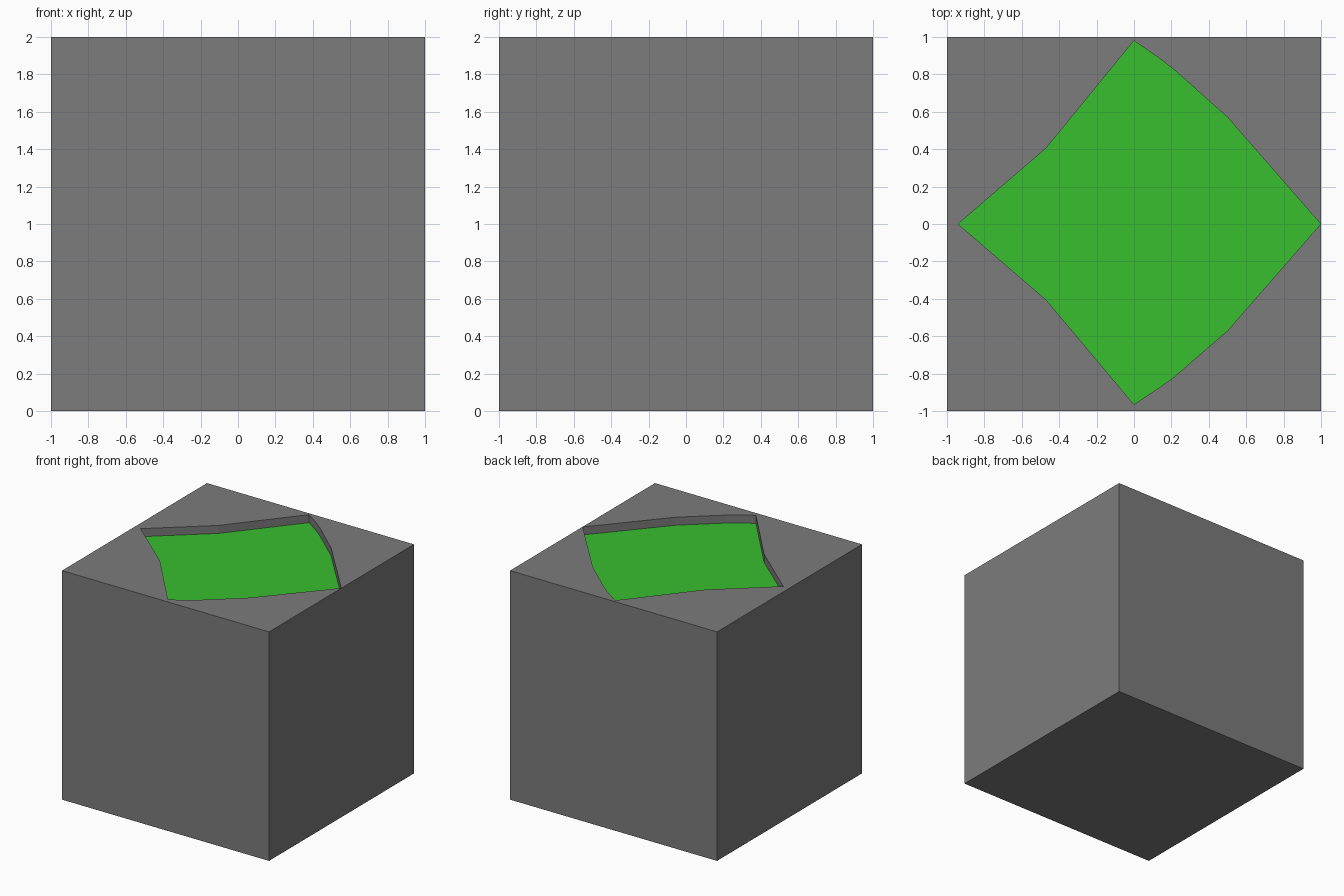
import bpy, bmesh

if "Cube" in bpy.data.objects:
    bpy.data.objects.remove(bpy.data.objects["Cube"])


def material(name, rgb):
    m = bpy.data.materials.new(name)
    m.diffuse_color = (*rgb, 1)
    m.use_nodes = True
    m.node_tree.nodes["Principled BSDF"].inputs["Base Color"].default_value = m.diffuse_color
    return m


grey = material("stone grey", (0.2, 0.2, 0.2))
green = material("bright green", (0.04, 0.52, 0.028))

HEIGHT, DEPTH = 2.0, 0.07
square = [(-1, -1), (1, -1), (1, 1), (-1, 1)]
recess = [(0.998, 0), (0.5, 0.57), (0.22, 0.82), (0.13, 0.89), (0, 0.98), (-0.47, 0.405),
          (-0.94, 0), (-0.47, -0.405), (0, -0.965), (0.2, -0.83), (0.5, -0.57)]

bm = bmesh.new()


def ring(points, z):
    return [bm.verts.new((x, y, z)) for x, y in points]


def loop_edges(verts):
    return [bm.edges.new((a, b)) for a, b in zip(verts, verts[1:] + verts[:1])]


def walls(lower, upper):
    n = len(lower)
    for i in range(n):
        j = (i + 1) % n
        bm.faces.new((lower[i], lower[j], upper[j], upper[i]))


bottom, top = ring(square, 0), ring(square, HEIGHT)
floor, rim = ring(recess, HEIGHT - DEPTH), ring(recess, HEIGHT)

# top face with the recess opening
bmesh.ops.triangle_fill(bm, edges=loop_edges(top) + loop_edges(rim),
                        use_beauty=True, normal=(0, 0, 1))

# block sides, base, recess walls and green floor
walls(bottom, top)
walls(floor, rim)
bm.faces.new(bottom[::-1])
bm.faces.new(floor).material_index = 1
bmesh.ops.recalc_face_normals(bm, faces=bm.faces)

mesh = bpy.data.meshes.new("recessed_block")
bm.to_mesh(mesh)
bm.free()
mesh.materials.append(grey)
mesh.materials.append(green)
block = bpy.data.objects.new("recessed_block", mesh)
bpy.context.collection.objects.link(block)
